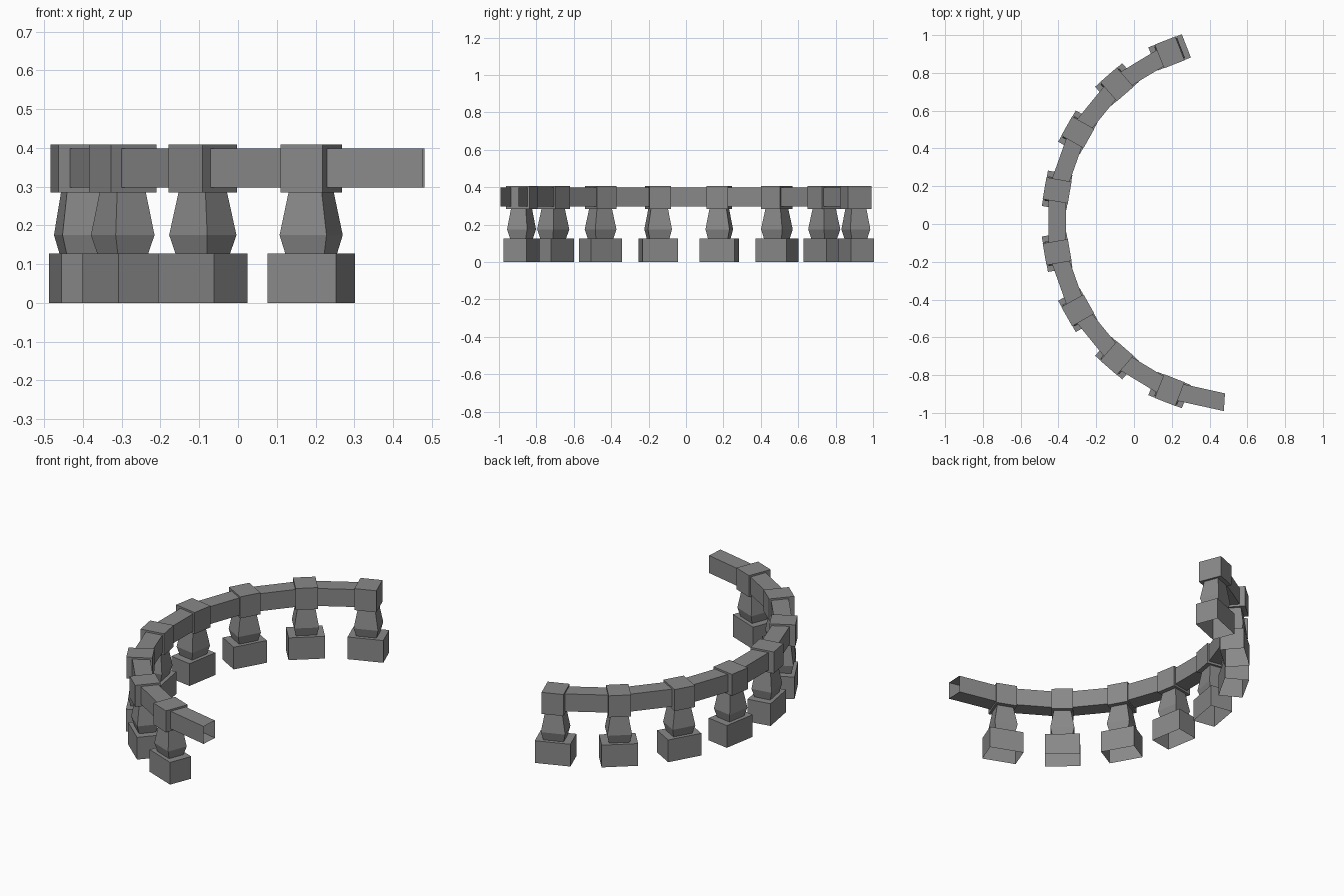
import bpy
import bmesh
from math import sin, cos, radians
from mathutils import Vector

cube = bpy.data.objects.get("Cube")
if cube:
    bpy.data.objects.remove(cube, do_unlink=True)

# Layout of the arc
CENTRE = Vector((0.539, 0.0145, 0))
RADIUS = 0.96
STEP = 19.6
POSTS = 8

stone = bpy.data.materials.new("grey stone")
stone.use_nodes = True
colour = (0.25, 0.25, 0.25, 1)
stone.diffuse_color = colour
shader = stone.node_tree.nodes["Principled BSDF"]
shader.inputs["Base Color"].default_value = colour
shader.inputs["Roughness"].default_value = 0.8


def outward(angle):
    """Unit vector from the arc centre; angle zero points to -x."""
    a = radians(angle)
    return Vector((-cos(a), sin(a), 0))


def loft(name, rings, cap_last):
    """Mesh skinned through four-cornered rings."""
    bm = bmesh.new()
    loops = [[bm.verts.new(p) for p in ring] for ring in rings]
    for a, b in zip(loops, loops[1:]):
        for i in range(4):
            j = (i + 1) % 4
            bm.faces.new((a[i], a[j], b[j], b[i]))
    if cap_last:
        bm.faces.new(loops[-1])
    bmesh.ops.recalc_face_normals(bm, faces=bm.faces)
    mesh = bpy.data.meshes.new(name)
    bm.to_mesh(mesh)
    bm.free()
    mesh.materials.append(stone)
    return mesh


def add_object(name, mesh):
    obj = bpy.data.objects.new(name, mesh)
    bpy.context.collection.objects.link(obj)
    return obj


# Post: plinth, bellied shaft and cap as (depth, width, height), open below
profile = [
    (0.132, 0.19, 0), (0.132, 0.19, 0.127),
    (0.09, 0.108, 0.127), (0.115, 0.13, 0.175), (0.085, 0.092, 0.285),
    (0.135, 0.117, 0.285), (0.135, 0.117, 0.408),
]
corners = ((-1, -1), (1, -1), (1, 1), (-1, 1))
post_mesh = loft("post", [
    [(sx * d / 2, sy * w / 2, z) for sx, sy in corners] for d, w, z in profile
], True)

angles = [(i - (POSTS - 1) / 2) * STEP for i in range(POSTS)]
for number, angle in enumerate(angles, 1):
    post = add_object(f"post_{number}", post_mesh)
    post.location = CENTRE + outward(angle) * RADIUS
    post.rotation_euler.z = radians(-angle)

# Handrail: square hollow bar mitred at each post, running past the first one
rail_rings = []
for angle in [-86.4] + angles:
    d = outward(angle)
    mid = CENTRE + d * RADIUS
    rail_rings.append([
        mid + d * (side * 0.047) + Vector((0, 0, z))
        for side, z in ((-1, 0.298), (1, 0.298), (1, 0.398), (-1, 0.398))
    ])
add_object("handrail", loft("handrail", rail_rings, False))
